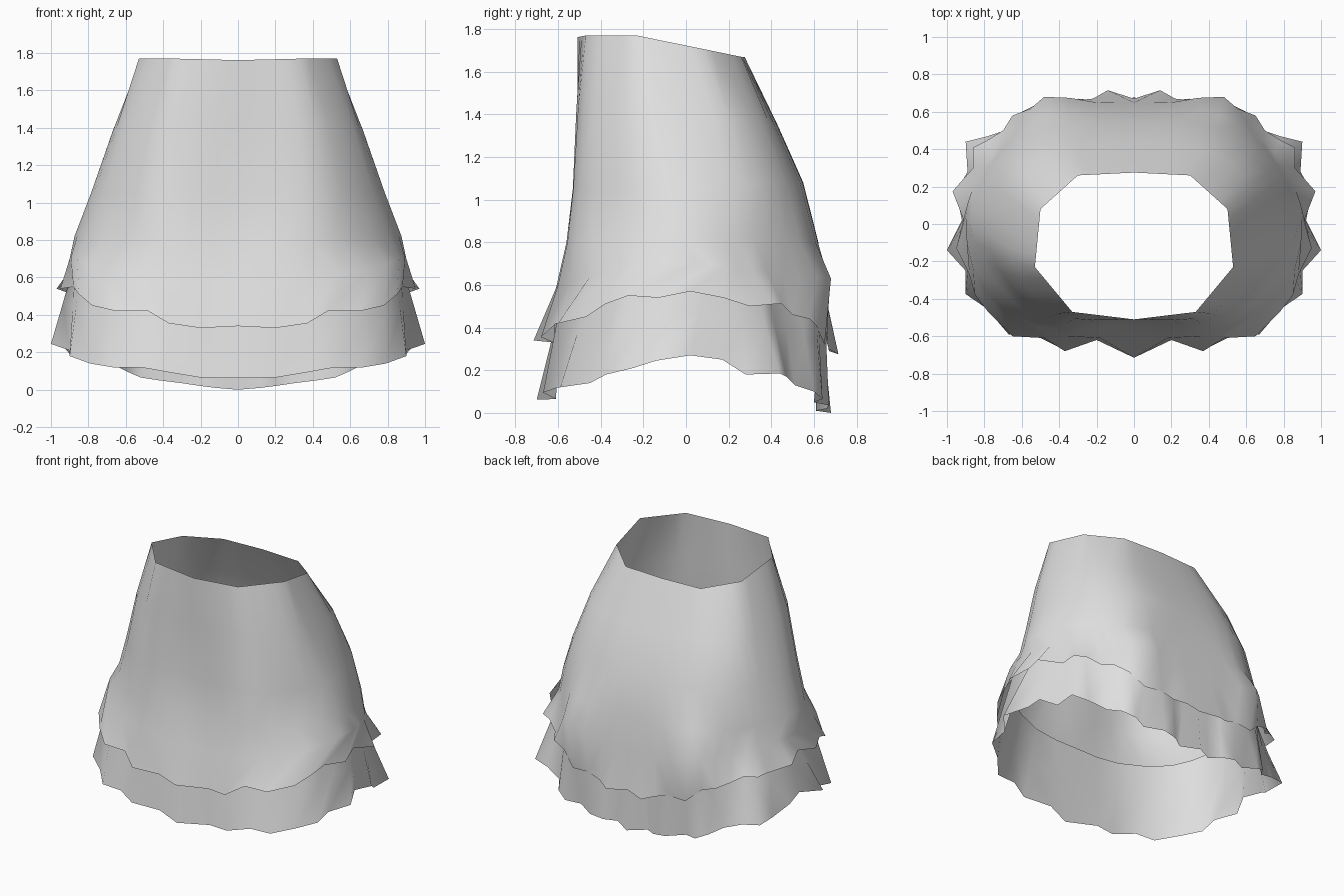
import bpy
from mathutils import Vector

cube = bpy.data.objects.get("Cube")
if cube:
    bpy.data.objects.remove(cube, do_unlink=True)

# One plain fabric colour
fabric = bpy.data.materials.new("light grey fabric")
fabric.use_nodes = True
GREY = (0.75, 0.75, 0.75, 1.0)
fabric.diffuse_color = GREY
bsdf = fabric.node_tree.nodes["Principled BSDF"]
bsdf.inputs["Base Color"].default_value = GREY
bsdf.inputs["Roughness"].default_value = 0.8

COLS = 21  # segments from centre back to centre front


def resample(points, smooth=True):
    """Spread a coarse half ring over all columns, each point on a column."""
    pts = [Vector(p) for p in points]
    flip = Vector((-1, 1, 1))
    ext = [pts[1] * flip] + pts + [pts[-2] * flip]
    anchors = [round(i * COLS / (len(pts) - 1)) for i in range(len(pts))]
    out = []
    for i, (a, b) in enumerate(zip(anchors, anchors[1:])):
        p0, p1, p2, p3 = ext[i:i + 4]
        for c in range(a, b):
            t = (c - a) / (b - a)
            if smooth:
                out.append(0.5 * (2 * p1 + (p2 - p0) * t
                                  + (2 * p0 - 5 * p1 + 4 * p2 - p3) * t**2
                                  + (3 * p1 - p0 - 3 * p2 + p3) * t**3))
            else:
                out.append(p1.lerp(p2, t))
    return out + [pts[-1]]


def blend(a, b, xy, z):
    """Ring between two rings, with separate amounts for outline and height."""
    return [Vector((p.x + (q.x - p.x) * xy, p.y + (q.y - p.y) * xy, p.z + (q.z - p.z) * z))
            for p, q in zip(a, b)]


def make_layer(name, rings):
    """Skin half rings from the top down, mirrored across the middle."""
    n = COLS + 1
    verts = [v for ring in rings for v in ring]
    faces = [(r * n + c, r * n + c + 1, (r + 1) * n + c + 1, (r + 1) * n + c)
             for r in range(len(rings) - 1) for c in range(COLS)]
    mesh = bpy.data.meshes.new(name)
    mesh.from_pydata(verts, [], faces)
    mesh.materials.append(fabric)
    mesh.shade_smooth()
    obj = bpy.data.objects.new(name, mesh)
    bpy.context.collection.objects.link(obj)
    mirror = obj.modifiers.new("mirror", 'MIRROR')
    mirror.use_clip = True


# Body rings, centre back to centre front
waist = resample([(0, .275, 1.67), (.3, .26, 1.67), (.5, .08, 1.707),
                  (.53, -.23, 1.77), (.33, -.47, 1.77), (0, -.51, 1.762)], smooth=False)
hip = resample([(0, .43, 1.35), (.40, .39, 1.36), (.62, .2, 1.38),
                (.65, -.2, 1.4), (.41, -.48, 1.42), (0, -.51, 1.42)])
thigh = resample([(0, .55, 1.08), (.44, .51, 1.08), (.71, .28, 1.07),
                  (.77, -.14, 1.05), (.46, -.5, 1.05), (0, -.515, 1.05)])
knee = resample([(0, .62, .8), (.46, .58, .8), (.77, .31, .82),
                 (.86, -.09, .82), (.51, -.52, .8), (0, -.545, .8)])

# Ring with the first bulges above the ruffles
bulge = resample([(0, .65, .57), (.2, .65, .58), (.48, .68, .63), (.61, .53, .64),
                  (.75, .38, .66), (.84, .24, .68), (.90, .04, .70), (.86, -.24, .70),
                  (.70, -.45, .64), (.36, -.6, .6), (0, -.6, .58)])

# Ruffled hems
upper_hem = [Vector(p) for p in (
    (0, .67, .29), (.14, .715, .275), (.22, .67, .3), (.32, .66, .33), (.45, .65, .32),
    (.55, .61, .41), (.65, .58, .44), (.70, .5, .46), (.78, .45, .51), (.86, .41, .51),
    (.86, .3, .5), (.97, .175, .54), (.91, .02, .57), (.95, -.13, .54), (.88, -.27, .55),
    (.85, -.38, .51), (.78, -.47, .45), (.65, -.6, .42), (.48, -.61, .42),
    (.37, -.68, .355), (.2, -.62, .33), (0, -.715, .34))]
lower_hem = [Vector(p) for p in (
    (0, .68, 0), (.12, .61, .01), (.2, .66, .02), (.3, .67, .035), (.42, .6, .05),
    (.52, .64, .065), (.6, .6, .1), (.66, .51, .13), (.78, .47, .17), (.9, .44, .185),
    (.89, .28, .18), (.95, .17, .25), (.92, .02, .27), (1, -.14, .245), (.9, -.25, .21),
    (.9, -.375, .18), (.79, -.45, .14), (.67, -.59, .12), (.52, -.6, .12),
    (.38, -.67, .095), (.2, -.61, .065), (0, -.7, .062))]

# Upper skirt layer with open waist
make_layer("skirt_upper_layer", [waist, hip, thigh, knee, bulge, upper_hem])

# Lower skirt layer, tucked inside the upper one
inner = [Vector((v.x * .97, v.y * .96, v.z - .02)) for v in bulge]
make_layer("skirt_lower_layer", [inner, blend(inner, lower_hem, .5, .5), lower_hem])
